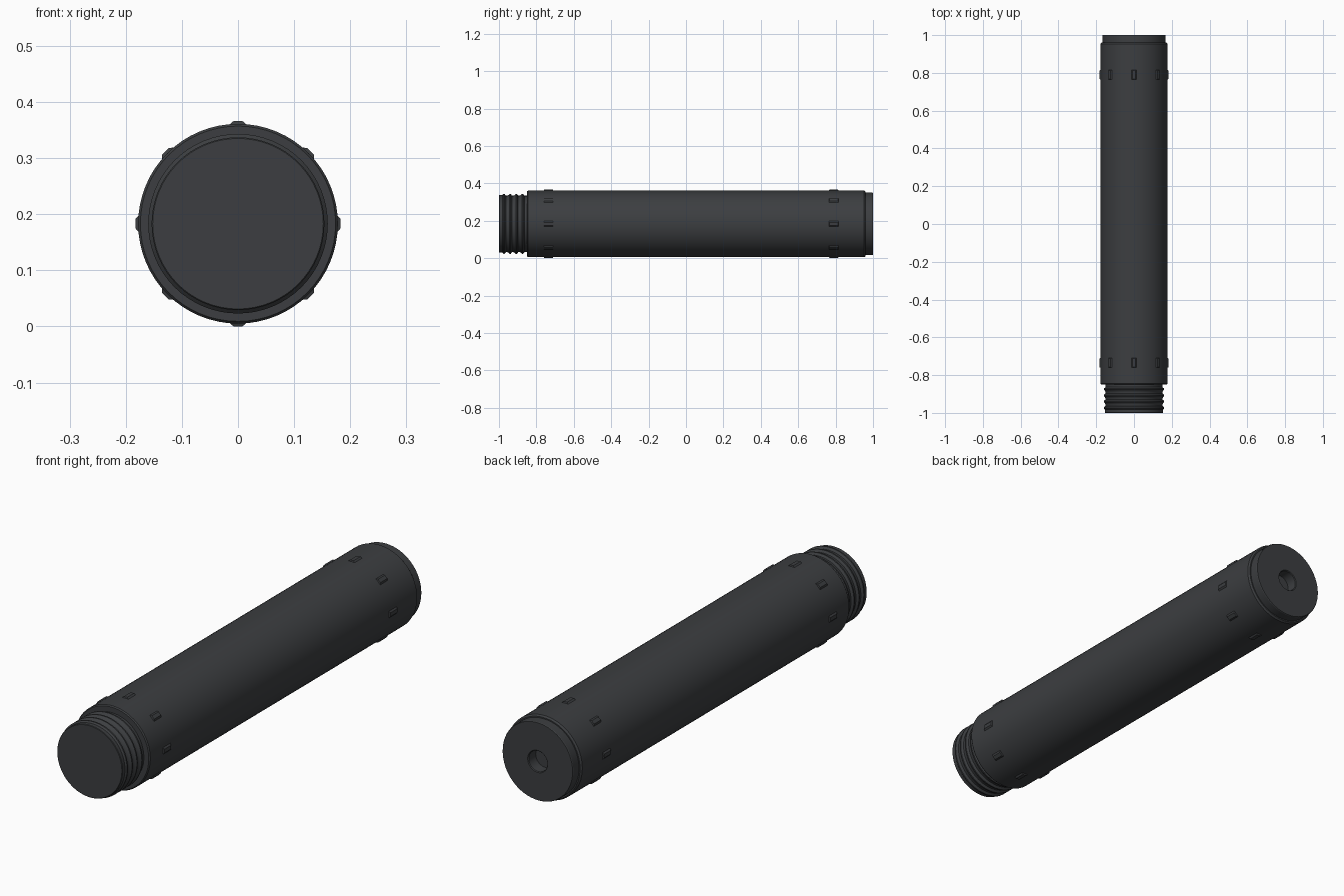
import bpy, bmesh, math
from mathutils import Matrix, Vector

if "Cube" in bpy.data.objects:
    bpy.data.objects.remove(bpy.data.objects["Cube"])

CZ = 0.183          # axis height
SEG = 64

mat = bpy.data.materials.new("dark_metal")
mat.diffuse_color = (0.045, 0.048, 0.052, 1)
mat.use_nodes = True
mat.node_tree.nodes["Principled BSDF"].inputs["Base Color"].default_value = mat.diffuse_color


def finish(bm, name):
    bmesh.ops.recalc_face_normals(bm, faces=bm.faces)
    me = bpy.data.meshes.new(name)
    bm.to_mesh(me)
    bm.free()
    ob = bpy.data.objects.new(name, me)
    bpy.context.collection.objects.link(ob)
    ob.data.materials.append(mat)
    bpy.ops.object.select_all(action='DESELECT')
    ob.select_set(True)
    bpy.context.view_layer.objects.active = ob
    bpy.ops.object.shade_smooth_by_angle(angle=math.radians(30))
    return ob


def lathe(name, profile):
    """Spin (radius, y) points about the long axis."""
    bm = bmesh.new()
    vs = [bm.verts.new((r, y, CZ)) for r, y in profile]
    es = [bm.edges.new(p) for p in zip(vs, vs[1:])]
    bmesh.ops.spin(bm, geom=vs + es, cent=(0, 0, CZ), axis=(0, 1, 0),
                   angle=2 * math.pi, steps=SEG)
    bmesh.ops.remove_doubles(bm, verts=bm.verts, dist=1e-5)
    return finish(bm, name)


# Main tube with chamfered ends
lathe("main_tube", [(0.14, -0.85), (0.174, -0.85), (0.178, -0.845),
                    (0.178, 0.953), (0.172, 0.96), (0.15, 0.96)])

# Threaded front collar, closed at the end
thread = [(0, -1.0), (0.152, -1.0), (0.154, -0.998)]
for i in range(4):
    y = -0.982 + i * 0.033
    thread += [(0.154, y), (0.160, y + 0.006), (0.160, y + 0.012),
               (0.151, y + 0.019), (0.151, y + 0.026)]
thread += [(0.151, -0.84)]
lathe("threaded_collar", thread)

# Rear cap with a shallow central bore
lathe("rear_cap", [(0.167, 0.95), (0.167, 0.997), (0.165, 1.0), (0.047, 1.0),
                   (0.044, 0.997), (0.044, 0.95), (0, 0.95)])

# Two rings of eight small raised lugs
bm = bmesh.new()
for y in (-0.735, 0.79):
    for k in range(8):
        m = (Matrix.Translation((0, y, CZ)) @ Matrix.Rotation(k * math.pi / 4, 4, 'Y')
             @ Matrix.Translation((0, 0, 0.176)))
        lug = bmesh.ops.create_cube(bm, size=1)["verts"]
        for v in lug:
            top = v.co.z > 0
            w, l = (0.016, 0.046) if top else (0.034, 0.052)
            v.co = m @ Vector((v.co.x * w, v.co.y * l, 0.007 if top else -0.001))
finish(bm, "grip_lugs")
